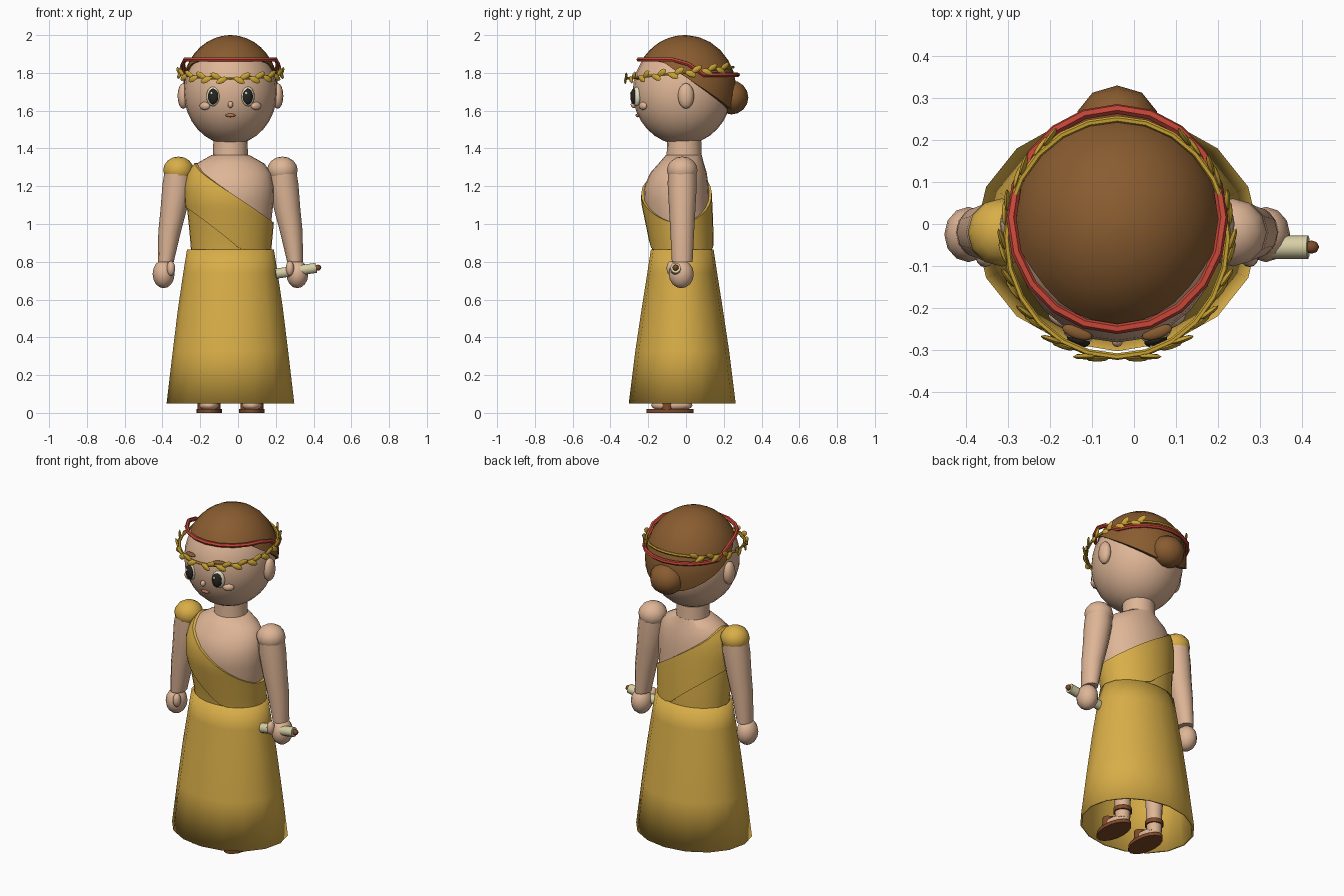
import bpy, bmesh, math
from mathutils import Vector, Matrix

if "Cube" in bpy.data.objects:
    bpy.data.objects.remove(bpy.data.objects["Cube"])

CX = -0.04  # body axis


def material(name, r, g, b):
    lin = lambda c: ((c / 255 + 0.055) / 1.055) ** 2.4
    m = bpy.data.materials.new(name)
    m.diffuse_color = (lin(r), lin(g), lin(b), 1)
    m.use_nodes = True
    m.node_tree.nodes["Principled BSDF"].inputs["Base Color"].default_value = m.diffuse_color
    return m


SKIN = material("skin", 222, 181, 150)
CLOTH = material("ochre cloth", 217, 174, 72)
HAIR = material("brown hair", 137, 92, 48)
RED = material("red ribbon", 196, 70, 55)
GOLD = material("gold", 206, 166, 52)
DARK = material("dark eye", 40, 38, 34)
CREAM = material("eye cream", 232, 226, 196)
PAPER = material("parchment", 214, 206, 164)
LEATHER = material("leather", 128, 74, 40)
LIP = material("lip", 178, 112, 78)


def finish(ob, mat, angle=50):
    ob.data.materials.clear()
    ob.data.materials.append(mat)
    bpy.ops.object.select_all(action='DESELECT')
    ob.select_set(True)
    bpy.context.view_layer.objects.active = ob
    if angle >= 180:
        bpy.ops.object.shade_smooth()
    else:
        bpy.ops.object.shade_smooth_by_angle(angle=math.radians(angle))
    return ob


def skin_rings(name, rings, mat, caps=True, angle=50):
    """Mesh from equal-length rings of points, bottom to top."""
    bm = bmesh.new()
    rows = [[bm.verts.new(p) for p in ring] for ring in rings]
    n = len(rows[0])
    for a, b in zip(rows, rows[1:]):
        for i in range(n):
            j = (i + 1) % n
            bm.faces.new((a[i], a[j], b[j], b[i]))
    if caps:
        bm.faces.new(rows[0][::-1])
        bm.faces.new(rows[-1])
    me = bpy.data.meshes.new(name)
    bm.to_mesh(me)
    bm.free()
    ob = bpy.data.objects.new(name, me)
    bpy.context.collection.objects.link(ob)
    return finish(ob, mat, angle)


def oval(cx, cy, z, rx, ry, n=16):
    return [(cx + rx * math.cos(t), cy + ry * math.sin(t), z)
            for t in (2 * math.pi * i / n for i in range(n))]


def ball(name, loc, size, mat, rot=None, seg=12, rings=8):
    bm = bmesh.new()
    bmesh.ops.create_uvsphere(bm, u_segments=seg, v_segments=rings, radius=1)
    m = Matrix.Translation(loc) @ (rot.to_4x4() if rot else Matrix()) @ Matrix.Diagonal((*size, 1))
    bm.transform(m)
    me = bpy.data.meshes.new(name)
    bm.to_mesh(me)
    bm.free()
    ob = bpy.data.objects.new(name, me)
    bpy.context.collection.objects.link(ob)
    return finish(ob, mat, 70)


def rod(name, a, b, r, mat, n=10):
    a, b = Vector(a), Vector(b)
    q = (b - a).to_track_quat('Z', 'Y')
    ring = lambda c: [c + q @ Vector(p) for p in oval(0, 0, 0, r, r, n)]
    return skin_rings(name, [ring(a), ring(b)], mat)


def loop_tube(name, pts, r, mat):
    cu = bpy.data.curves.new(name, 'CURVE')
    cu.dimensions = '3D'
    cu.bevel_depth = r
    cu.bevel_resolution = 1
    sp = cu.splines.new('POLY')
    sp.points.add(len(pts) - 1)
    for p, co in zip(sp.points, pts):
        p.co = (*co, 1)
    sp.use_cyclic_u = True
    ob = bpy.data.objects.new(name, cu)
    bpy.context.collection.objects.link(ob)
    bpy.ops.object.select_all(action='DESELECT')
    ob.select_set(True)
    bpy.context.view_layer.objects.active = ob
    bpy.ops.object.convert(target='MESH')
    return finish(bpy.context.object, mat)


# Torso profile: z, centre y, half width, half depth
TORSO = [(0.80, -0.02, 0.20, 0.15), (0.87, -0.02, 0.203, 0.153), (1.0, -0.035, 0.215, 0.165),
         (1.12, -0.05, 0.228, 0.175), (1.2, -0.05, 0.23, 0.17), (1.27, -0.04, 0.215, 0.15),
         (1.32, -0.025, 0.18, 0.12), (1.365, -0.012, 0.10, 0.095)]
skin_rings("torso", [oval(CX, cy, z, rx, ry, 24) for z, cy, rx, ry in TORSO], SKIN)


def torso_at(z):
    for p, q in zip(TORSO, TORSO[1:]):
        if z <= q[0]:
            t = (z - p[0]) / (q[0] - p[0])
            return [p[k] + t * (q[k] - p[k]) for k in (1, 2, 3)]
    return TORSO[-1][1:]


def wrap(name, low, high, off, rows=8, n=32):
    """Cloth band around the torso between two slanted edges."""
    def pt(i, k, o):
        a = 2 * math.pi * i / n
        lo, hi = low(math.cos(a)), high(math.cos(a))
        z = lo + (hi - lo) * k / rows
        cy, rx, ry = torso_at(z)
        return (CX + (rx + o) * math.cos(a), cy + (ry + o) * math.sin(a), z)
    levels = [(0, -0.004)] + [(k, off) for k in range(rows + 1)] + [(rows, -0.004)]
    skin_rings(name, [[pt(i, k, o) for i in range(n)] for k, o in levels], CLOTH, False)


sash_top = lambda c: 1.165 - 0.158 * c
wrap("bodice", lambda c: 0.85, lambda c: sash_top(c) - 0.02, 0.006)
wrap("sash", lambda c: max(0.865, 0.91 - 0.18 * c), sash_top, 0.014)

# Skirt: hollow, flared
flare = [(0.865, 0.23, 0.166), (0.74, 0.25, 0.185), (0.55, 0.278, 0.215), (0.33, 0.305, 0.248), (0.05, 0.338, 0.283)]
inner = [oval(CX, -0.02, z, rx - 0.012, ry - 0.012) for z, rx, ry in flare]
outer = [oval(CX, -0.02, z, rx, ry) for z, rx, ry in flare[::-1]]
skin_rings("skirt", inner + outer + [inner[0]], CLOTH, False, 180)

# Neck, head, ears
skin_rings("neck", [oval(CX, -0.01, z, r, r) for z, r in ((1.33, 0.097), (1.38, 0.092), (1.47, 0.09))], SKIN)
ball("head", (CX, -0.02, 1.70), (0.247, 0.262, 0.28), SKIN, seg=24, rings=16)

# Hair cap: hangs low at the back
rings = []
for k in range(-1, 9):
    ring = []
    for i in range(28):
        a = 2 * math.pi * i / 28
        s = math.sin(a)
        edge = 1.78 - 0.18 * s if s > 0 else 1.78 + 0.08 * min(1, -s / 0.5)
        t = math.acos((edge - 1.71) / 0.29) * (1 - max(k, 0) / 8.15)
        f = 0.93 if k < 0 else 1
        ring.append((CX + 0.256 * f * math.sin(t) * math.cos(a),
                     -0.005 + 0.272 * f * math.sin(t) * s, 1.71 + 0.29 * math.cos(t)))
    rings.append(ring)
skin_rings("hair", rings, HAIR)
ball("hair_bun", (CX, 0.24, 1.67), (0.1, 0.09, 0.09), HAIR, seg=10, rings=8)

# Hair ribbon steps down behind the ears
pts = []
for i in range(20):
    a = 2 * math.pi * (i + 0.0) / 20
    y = 0.012 + 0.262 * math.sin(a)
    z = 1.87 - 0.08 * min(1, max(0, (y + 0.02) / 0.11))
    pts.append((CX + 0.252 * math.cos(a), y, z))
loop_tube("ribbon", pts, 0.012, RED)


# Wreath with paired leaves sweeping from front to back
def wreath(a):
    y = -0.033 + 0.283 * math.sin(a)
    return Vector((CX + 0.264 * math.cos(a), y, 1.804 + 0.105 * y))


loop_tube("wreath_band", [wreath(2 * math.pi * i / 24) for i in range(24)], 0.008, GOLD)
for side in (-1, 1):
    for i in range(8):
        a = -math.pi / 2 + side * (0.16 + 0.32 * i)
        tan = (wreath(a + 0.01 * side) - wreath(a)).normalized()
        out = Vector((math.cos(a), math.sin(a), 0))
        for up in (-1, 1):
            d = (tan + Vector((0, 0, up * 0.55)) + out * 0.2).normalized()
            n = (out - d * out.dot(d)).normalized()
            rot = Matrix((d, n.cross(d), n)).transposed()
            ball("wreath_leaf", wreath(a + up * side * 0.06) + d * 0.022 + out * 0.006,
                 (0.032, 0.016, 0.007), GOLD, rot, 8, 4)

# Face, both sides
for s in (-1, 1):
    rot = Matrix.Rotation(s * 0.33, 3, 'Z')
    ball("ear", (CX + s * 0.25, 0.0, 1.678), (0.03, 0.043, 0.068), SKIN)
    ball("eye_white", (CX + s * 0.093, -0.262, 1.675), (0.037, 0.02, 0.052), CREAM, rot)
    ball("pupil", (CX + s * 0.092, -0.275, 1.675), (0.029, 0.018, 0.042), DARK, rot)
    ball("eye_glint", (CX + s * 0.092 - 0.008, -0.291, 1.692), (0.007, 0.005, 0.008), CREAM)
    ball("eyebrow", (CX + s * 0.095, -0.258, 1.775), (0.038, 0.016, 0.01), HAIR, rot)
    ball("cheek", (CX + s * 0.136, -0.228, 1.625), (0.032, 0.016, 0.021), SKIN, Matrix.Rotation(s * 0.55, 3, 'Z'))
ball("nose", (CX, -0.277, 1.632), (0.014, 0.016, 0.018), SKIN)
ball("mouth", (CX, -0.255, 1.575), (0.027, 0.012, 0.01), LIP)

# Arms, hands, legs, sandals, both sides
ARM = [(1.30, 0.275, 0.07, 0.075), (1.21, 0.282, 0.078, 0.077), (1.08, 0.3, 0.07, 0.07),
       (0.96, 0.322, 0.06, 0.063), (0.80, 0.342, 0.042, 0.055)]
for s in (-1, 1):
    ball("shoulder", (CX + s * 0.275, -0.02, 1.285), (0.081, 0.081, 0.072), CLOTH if s < 0 else SKIN)
    skin_rings("arm", [oval(CX + s * x, -0.02, z, rx, ry, 12) for z, x, rx, ry in ARM[::-1]], SKIN)
    ball("hand", (CX + s * 0.354, -0.025, 0.735), (0.058, 0.066, 0.075), SKIN)
    ball("thumb", (CX + s * 0.315, -0.078, 0.765), (0.022, 0.025, 0.04), SKIN)
    x = CX + s * 0.113
    skin_rings("leg", [oval(x, -0.01, z, r, r, 12) for z, r in ((0.04, 0.042), (0.16, 0.045), (0.6, 0.07))], SKIN)
    ball("foot", (x, -0.075, 0.04), (0.055, 0.11, 0.035), SKIN)
    skin_rings("sandal_sole", [oval(x, -0.085, z, 0.068, 0.125, 16) for z in (0, 0.02)], LEATHER)
    skin_rings("sandal_strap", [oval(x, -0.1, z, 0.061, 0.04, 12) for z in (0.02, 0.05, 0.078)], LEATHER)
    skin_rings("ankle_strap", [oval(x, -0.01, z, 0.052, 0.052, 12) for z in (0.085, 0.11)], LEATHER)

# Scroll held in one hand
rod("scroll", (0.2, -0.055, 0.737), (0.415, -0.055, 0.768), 0.028, PAPER)
for name, x, z in (("scroll_knob_inner", 0.19, 0.735), ("scroll_knob_outer", 0.423, 0.769)):
    ball(name, (x, -0.055, z), (0.018, 0.016, 0.016), LEATHER, None, 8, 6)
